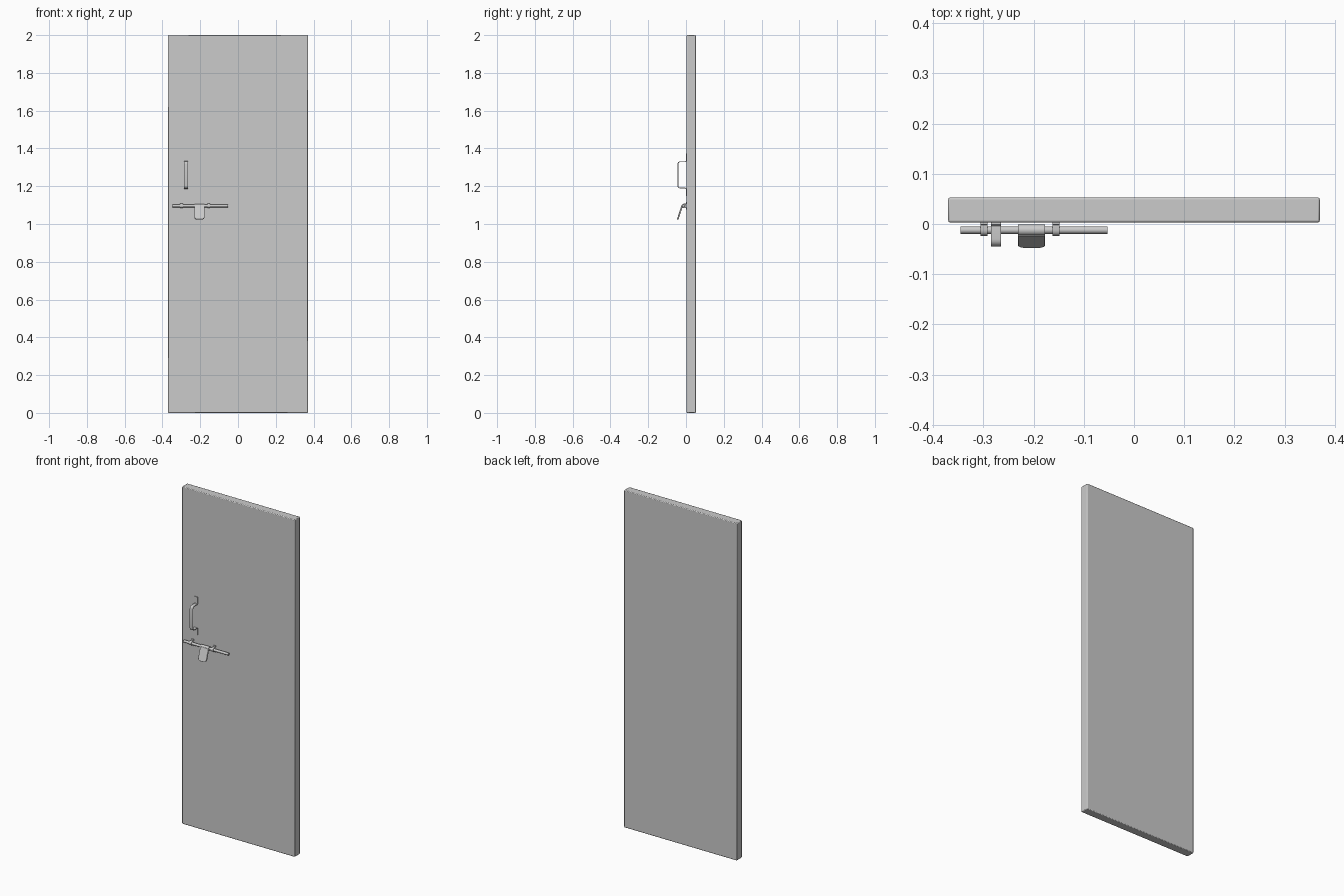
import bpy, bmesh, math
from mathutils import Vector

if "Cube" in bpy.data.objects:
    bpy.data.objects.remove(bpy.data.objects["Cube"])


def finish(name, bm, bevel=0.0, segments=2):
    bmesh.ops.recalc_face_normals(bm, faces=bm.faces)
    me = bpy.data.meshes.new(name)
    bm.to_mesh(me)
    bm.free()
    ob = bpy.data.objects.new(name, me)
    bpy.context.collection.objects.link(ob)
    if bevel:
        m = ob.modifiers.new("bevel", 'BEVEL')
        m.width, m.segments, m.limit_method = bevel, segments, 'ANGLE'
    bpy.ops.object.select_all(action='DESELECT')
    ob.select_set(True)
    bpy.context.view_layer.objects.active = ob
    bpy.ops.object.shade_smooth_by_angle(angle=math.radians(35))
    return ob


def strip(name, path, x, width, thick):
    """Bent metal strip: (y, z) centre line given thickness, extruded along x."""
    pts = [Vector(p) for p in path]
    left, right = [], []
    for i, p in enumerate(pts):
        a = (p - pts[i - 1]).normalized() if i else (pts[1] - p).normalized()
        b = (pts[i + 1] - p).normalized() if i < len(pts) - 1 else a
        t = (a + b).normalized()
        n = Vector((-t.y, t.x)) * (thick / 2 / max(0.5, t.dot(a)))
        left.append(p + n)
        right.append(p - n)
    bm = bmesh.new()
    rings = [[bm.verts.new((x + sx * width / 2, q.x, q.y))
              for sx, q in ((-1, l), (1, l), (1, r), (-1, r))]
             for l, r in zip(left, right)]
    for r0, r1 in zip(rings, rings[1:]):
        for k in range(4):
            bm.faces.new((r0[k], r0[(k + 1) % 4], r1[(k + 1) % 4], r1[k]))
    bm.faces.new(rings[0])
    bm.faces.new(rings[-1])
    return finish(name, bm)


def arc(cy, cz, r, a0, a1, n):
    return [(cy + r * math.cos(math.radians(a0 + (a1 - a0) * i / n)),
             cz + r * math.sin(math.radians(a0 + (a1 - a0) * i / n)))
            for i in range(n + 1)]


# Door slab
bm = bmesh.new()
bmesh.ops.create_cube(bm, size=1)
for v in bm.verts:
    v.co = (v.co.x * 0.74, 0.028 + v.co.y * 0.05, 1 + v.co.z * 2)
finish("door_panel", bm, 0.004)

# Pull handle: flat strip with mounting tabs above and below
half = [(0.001, 1.373), (0.001, 1.334), (-0.003, 1.33)] + arc(-0.030, 1.317, 0.013, 90, 180, 5)
mirrored = [(y, 2.52 - z) for y, z in reversed(half)]
strip("pull_handle", half + mirrored, -0.275, 0.02, 0.004)

# Sliding rod
RY, RZ, R = -0.012, 1.096, 0.0075
bm = bmesh.new()
bmesh.ops.create_cone(bm, segments=16, radius1=R, radius2=R, depth=0.293, cap_ends=True)
for v in bm.verts:
    v.co = (v.co.z - 0.1995, RY + v.co.x, RZ + v.co.y)
finish("bolt_rod", bm)

# Two rod guides with feet against the door
for side, x in (("left", -0.299), ("right", -0.155)):
    loop = arc(RY, RZ, 0.0095, 90, 270, 8)
    path = [(0.001, RZ + 0.02), (0.001, RZ + 0.0115), (-0.001, RZ + 0.0095)] + loop
    path += [(-0.001, RZ - 0.0095), (0.001, RZ - 0.0115), (0.001, RZ - 0.02)]
    strip("rod_guide_" + side, path, x, 0.014, 0.004)

# Collar wrapped round the rod
bm = bmesh.new()
bmesh.ops.create_cone(bm, segments=16, radius1=0.011, radius2=0.011, depth=0.054, cap_ends=True)
for v in bm.verts:
    v.co = (v.co.z - 0.204, RY + v.co.x, RZ + v.co.y)
finish("latch_collar", bm)

# Tilted latch tab with rounded lower corners
c = 0.014
outline = [(-0.027, 0), (0.027, 0)]
outline += arc(0.027 - c, -0.078 + c, c, 0, -90, 5) + arc(-0.027 + c, -0.078 + c, c, -90, -180, 5)
tilt = math.radians(18)
down = Vector((0, math.sin(tilt), math.cos(tilt)))
out = Vector((0, -math.cos(tilt), math.sin(tilt)))
origin = Vector((-0.204, RY - 0.007, RZ + 0.002))
bm = bmesh.new()
layers = [[bm.verts.new(origin + Vector((u, 0, 0)) + down * w + out * o) for u, w in outline]
          for o in (-0.003, 0.005)]
n = len(outline)
for i in range(n):
    j = (i + 1) % n
    bm.faces.new((layers[0][i], layers[0][j], layers[1][j], layers[1][i]))
for l in layers:
    bm.faces.new(l)
finish("latch_tab", bm, 0.001, 1)
